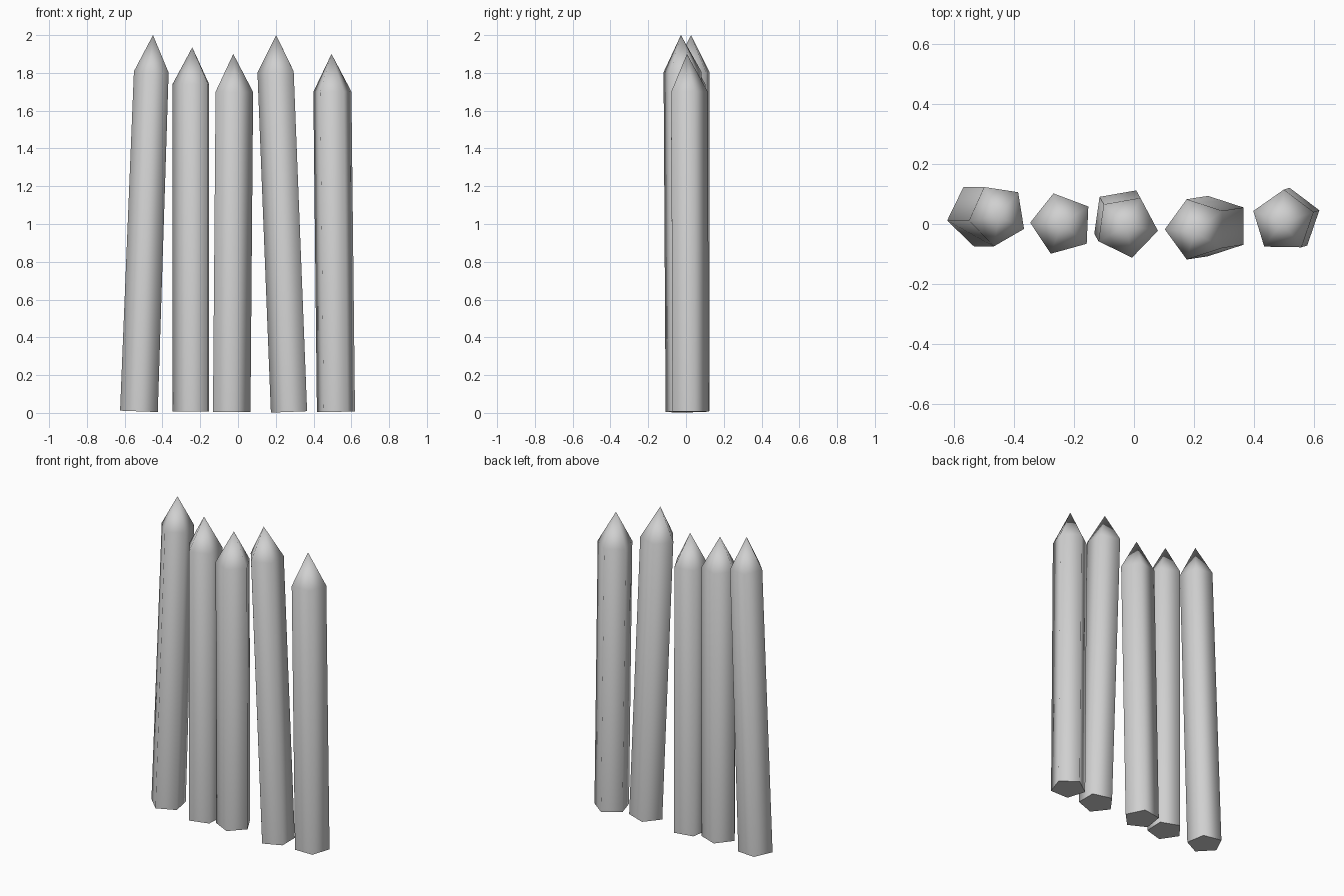
import bpy
import bmesh
from math import cos, sin, radians
from mathutils import Vector

cube = bpy.data.objects.get("Cube")
if cube:
    bpy.data.objects.remove(cube, do_unlink=True)

SIDES = 5
RADIUS = 0.106

# One plain grey for every stake
grey = bpy.data.materials.new("plain_grey")
grey.use_nodes = True
colour = (0.63, 0.63, 0.63, 1)
grey.diffuse_color = colour
for node in grey.node_tree.nodes:
    if node.type == 'BSDF_PRINCIPLED':
        node.inputs["Base Color"].default_value = colour


def ring(bm, centre, axis, phase, width=1.0):
    """Pentagon of vertices lying square to the leaning axis."""
    verts = []
    for i in range(SIDES):
        angle = radians(phase + i * 360 / SIDES)
        dx = RADIUS * width * cos(angle)
        dy = RADIUS * sin(angle)
        dz = -(axis.x * dx + axis.y * dy) / axis.z
        verts.append(bm.verts.new(centre + Vector((dx, dy, dz))))
    return verts


def make_stake(name, foot, shoulder, tip, phase, width=1.0):
    """Five-sided pole with a flat foot and a pointed tip."""
    foot, shoulder, tip = Vector(foot), Vector(shoulder), Vector(tip)
    axis = (shoulder - foot).normalized()
    bm = bmesh.new()
    low = ring(bm, foot, axis, phase)
    high = ring(bm, shoulder, axis, phase, width)
    point = bm.verts.new(tip)
    bm.faces.new(list(reversed(low)))
    for i in range(SIDES):
        j = (i + 1) % SIDES
        bm.faces.new((low[i], low[j], high[j], high[i]))
        bm.faces.new((high[i], high[j], point))
    bmesh.ops.recalc_face_normals(bm, faces=bm.faces)
    mesh = bpy.data.meshes.new(name)
    bm.to_mesh(mesh)
    bm.free()
    mesh.materials.append(grey)
    stake = bpy.data.objects.new(name, mesh)
    bpy.context.collection.objects.link(stake)
    # Soft sides and tip, hard rim around the foot
    bpy.ops.object.select_all(action='DESELECT')
    stake.select_set(True)
    bpy.context.view_layer.objects.active = stake
    bpy.ops.object.shade_smooth_by_angle(angle=radians(80))


# Row of stakes from the model's right to its left
make_stake("far_right_stake", (-0.52, 0.03, 0.008), (-0.455, 0.03, 1.805),
           (-0.45, 0.027, 2), 190, width=0.92)
make_stake("right_stake", (-0.241, 0, 0.008), (-0.241, 0, 1.74),
           (-0.242, 0, 1.935), 177.5)
make_stake("middle_stake", (-0.039, 0.017, 0.006), (-0.025, -0.008, 1.7),
           (-0.025, -0.006, 1.9), -8)
make_stake("left_stake", (0.28, -0.007, 0.006), (0.209, -0.018, 1.805),
           (0.202, -0.027, 2), 180)
make_stake("far_left_stake", (0.518, 0.015, 0.006), (0.499, 0.009, 1.7),
           (0.495, 0.005, 1.9), 17)
